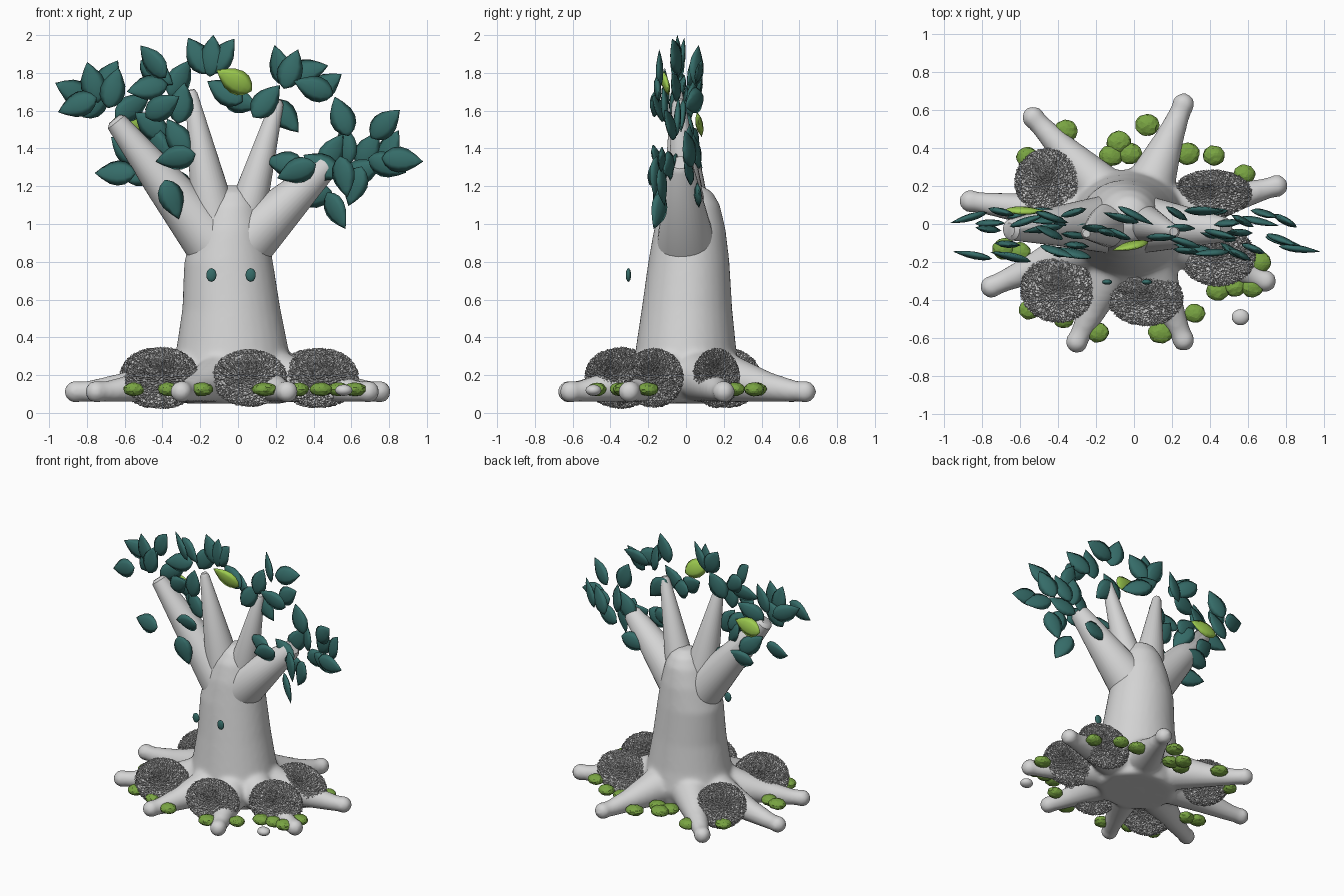
import bpy, bmesh, math, random
from mathutils import Vector, Matrix, Euler

random.seed(7)
U = random.uniform


def mat(name, rgb):
    m = bpy.data.materials.new(name)
    m.diffuse_color = (*rgb, 1)
    return m


GREY = mat("pale grey bark", (0.66, 0.66, 0.66))
ROUGH = mat("rough grey", (0.55, 0.55, 0.55))
TEAL = mat("teal leaf", (0.036, 0.15, 0.14))
LIME = mat("lime leaf", (0.34, 0.60, 0.08))
MOSS = mat("moss green", (0.19, 0.37, 0.055))


def finish(bm, name, material, smooth=True):
    bmesh.ops.recalc_face_normals(bm, faces=bm.faces)
    me = bpy.data.meshes.new(name)
    bm.to_mesh(me)
    bm.free()
    me.materials.append(material)
    me.polygons.foreach_set("use_smooth", [smooth] * len(me.polygons))
    ob = bpy.data.objects.new(name, me)
    bpy.context.collection.objects.link(ob)
    return ob


def loft(bm, rings):
    loops = [[bm.verts.new(p) for p in r] for r in rings]
    n = len(loops[0])
    for a, b in zip(loops, loops[1:]):
        for i in range(n):
            j = (i + 1) % n
            bm.faces.new((a[i], a[j], b[j], b[i]))
    bm.faces.new(loops[0][::-1])
    bm.faces.new(loops[-1])


def tube(bm, pts, radii, n=24):
    pts = [Vector(p) for p in pts]
    q = (pts[-1] - pts[0]).to_track_quat('Z', 'Y')
    loft(bm, [[p + q @ Vector((r * math.cos(k * math.tau / n), r * math.sin(k * math.tau / n), 0))
               for k in range(n)] for p, r in zip(pts, radii)])


def ball(bm, loc, size, sub=3, noise=0.0):
    m = Matrix.Translation(loc) @ Matrix.Diagonal((*size, 1))
    vs = bmesh.ops.create_icosphere(bm, subdivisions=sub, radius=1)["verts"]
    for v in vs:
        v.co = m @ (v.co * (1 + U(-noise, noise)))


# trunk and roots, fused into one smooth body
bm = bmesh.new()
profile = [  # z, centre x, centre y, radius x, radius y
    (0.05, -0.02, 0, 0.27, 0.24), (0.2, -0.03, 0, 0.33, 0.29), (0.35, -0.03, 0, 0.295, 0.265),
    (0.55, -0.035, 0.005, 0.26, 0.24), (0.8, -0.05, 0.015, 0.235, 0.215), (0.97, -0.04, 0.02, 0.195, 0.19),
    (1.1, -0.03, 0.025, 0.15, 0.155), (1.17, -0.025, 0.03, 0.105, 0.11), (1.205, -0.02, 0.03, 0.05, 0.05)]
loft(bm, [[Vector((cx + rx * math.cos(k * math.tau / 32), cy + ry * math.sin(k * math.tau / 32), z))
           for k in range(32)] for z, cx, cy, rx, ry in profile])
for x, y in [(-0.53, 0.56), (0.26, 0.63), (0.75, 0.2), (0.69, -0.3),
             (0.26, -0.61), (-0.3, -0.62), (-0.75, -0.33), (-0.86, 0.12)]:
    tube(bm, [(x * t, y * t, z) for t, z in
              [(0.15, 0.22), (0.45, 0.17), (0.7, 0.135), (0.9, 0.115), (1, 0.112)]],
         [0.16, 0.115, 0.078, 0.058, 0.052])
    ball(bm, (x, y, 0.112), (0.06, 0.06, 0.06))
body = finish(bm, "trunk_and_roots", GREY)
rm = body.modifiers.new("fuse", 'REMESH')
rm.mode = 'VOXEL'
rm.voxel_size = 0.016
rm.use_smooth_shade = True
sm = body.modifiers.new("soften", 'SMOOTH')
sm.factor = 0.5
sm.iterations = 7

# four tapering branches
for name, pts, radii in [
    ("branch_far_left", [(-0.13, 0, 0.9), (-0.40, -0.01, 1.23), (-0.645, -0.03, 1.54), (-0.655, -0.03, 1.555)],
     [0.155, 0.105, 0.056, 0.035]),
    ("branch_inner_left", [(-0.12, 0, 1.0), (-0.247, -0.05, 1.69), (-0.25, -0.05, 1.71)], [0.125, 0.032, 0.02]),
    ("branch_inner_right", [(0.03, 0.01, 1.0), (0.207, -0.04, 1.64), (0.21, -0.04, 1.66)], [0.11, 0.035, 0.022]),
    ("branch_far_right", [(0.04, 0, 0.9), (0.47, -0.03, 1.31), (0.485, -0.03, 1.325)], [0.155, 0.066, 0.045])]:
    bm = bmesh.new()
    tube(bm, pts, radii, 32)
    ob = finish(bm, name, GREY)
    bpy.context.view_layer.objects.active = ob
    ob.select_set(True)
    bpy.ops.object.shade_smooth_by_angle(angle=math.radians(40))
    ob.select_set(False)

# loose pebble beside the roots
bm = bmesh.new()
ball(bm, (0.56, -0.49, 0.12), (0.046, 0.042, 0.03))
finish(bm, "pebble", GREY)

# rough mounds between the roots
bm = bmesh.new()
for x, y, rx, ry, rz in [(0.41, 0.16, 0.2, 0.12, 0.15), (0.44, -0.17, 0.19, 0.15, 0.15),
                         (0.06, -0.39, 0.19, 0.14, 0.145), (-0.4, -0.34, 0.19, 0.17, 0.155),
                         (-0.45, 0.22, 0.17, 0.17, 0.15)]:
    ball(bm, (x, y, 0.185), (rx, ry, rz), 6, 0.075)
finish(bm, "rough_mounds", ROUGH, False)

# faceted moss clumps around the roots
bm = bmesh.new()
for x, y in [(-0.36, 0.49), (-0.56, 0.35), (-0.5, 0.2), (-0.08, 0.43), (-0.12, 0.36), (-0.02, 0.37),
             (0.07, 0.52), (0.16, 0.41), (0.28, 0.37), (0.42, 0.36), (0.58, 0.26), (-0.68, -0.13),
             (-0.6, -0.15), (-0.55, -0.45), (-0.48, -0.4), (-0.38, -0.44), (-0.37, -0.5), (-0.19, -0.57),
             (0.14, -0.57), (0.32, -0.47), (0.62, -0.33), (0.53, -0.33), (0.44, -0.35), (0.66, -0.2)]:
    r = U(0.052, 0.066)
    ball(bm, (x, y, 0.125), (r, r * 0.9, 0.036), 3, 0.05)
finish(bm, "moss_clumps", MOSS, False)

# eyes
bm = bmesh.new()
for x in (-0.141, 0.067):
    ball(bm, (x, -0.305, 0.73), (0.027, 0.014, 0.036))
finish(bm, "eyes", TEAL)


# leaves: pointed lens shapes, roughly facing front
def leaf(bm, x, y, z, ang, yaw, length=0.22):
    m = Matrix.Translation((x, y, z)) @ Euler((0, 0, yaw)).to_matrix().to_4x4() \
        @ Matrix.Rotation(-math.radians(ang), 4, 'Y') @ Matrix.Rotation(math.pi / 2 + U(-0.3, 0.3), 4, 'X')
    rings = []
    for t, w in [(-0.5, 0.04), (-0.4, 0.55), (-0.25, 0.9), (-0.07, 1), (0.12, 0.86), (0.33, 0.45), (0.5, 0.02)]:
        a, b = w * length * 0.31, w * 0.02
        rings.append([m @ Vector((t * length, dy, dz)) for dy, dz in
                      [(a, 0), (a * 0.5, b * 0.8), (0, b), (-a * 0.5, b * 0.8),
                       (-a, 0), (-a * 0.5, -b * 0.8), (0, -b), (a * 0.5, -b * 0.8)]])
    loft(bm, rings)


clusters = {  # x, z, pointing angle in the front plane
    "leaves_far_left": [(-0.87, 1.70, 155), (-0.85, 1.63, 200), (-0.77, 1.75, 105), (-0.69, 1.77, 60),
                        (-0.75, 1.65, 50), (-0.66, 1.72, 75), (-0.56, 1.62, 30), (-0.65, 1.27, 180),
                        (-0.59, 1.39, 140), (-0.50, 1.27, 10), (-0.46, 1.52, 140), (-0.42, 1.42, -50)],
    "leaves_inner_left": [(-0.32, 1.46, 120), (-0.33, 1.35, 190), (-0.34, 1.22, 160), (-0.35, 1.13, -70),
                          (-0.45, 1.86, 130), (-0.43, 1.80, -35), (-0.48, 1.72, 190), (-0.40, 1.62, 30),
                          (-0.31, 1.77, 60), (-0.30, 1.64, 80), (-0.21, 1.89, 120), (-0.14, 1.89, 85),
                          (-0.08, 1.89, 55)],
    "leaves_inner_right": [(-0.07, 1.70, 150), (0.01, 1.65, -15), (0.15, 1.65, 50), (0.25, 1.57, -50),
                           (0.22, 1.84, 105), (0.28, 1.82, 70), (0.37, 1.81, 15), (0.46, 1.73, 35),
                           (0.40, 1.72, 160)],
    "leaves_far_right": [(0.55, 1.57, 110), (0.78, 1.53, 42), (0.57, 1.42, 95), (0.69, 1.39, 60), (0.25, 1.32, 170),
                         (0.31, 1.28, 200), (0.44, 1.31, 150), (0.56, 1.25, -80), (0.66, 1.28, 20),
                         (0.87, 1.34, -5), (0.79, 1.31, -20), (0.80, 1.40, 60), (0.52, 1.07, -60),
                         (0.39, 1.15, 190), (0.50, 1.38, 60), (0.62, 1.20, -110)]}
for name, leaves in clusters.items():
    bm = bmesh.new()
    for x, z, ang in leaves:
        yaw = U(-0.45, 0.4) if x < -0.2 else U(-0.5, 0.15)
        leaf(bm, x, U(-0.18, 0.08), z, ang, yaw)
    finish(bm, name, TEAL)

bm = bmesh.new()
leaf(bm, -0.02, -0.115, 1.76, 150, 0.25)
leaf(bm, -0.57, 0.07, 1.53, 10, -0.05)
finish(bm, "lime_leaves", LIME)
